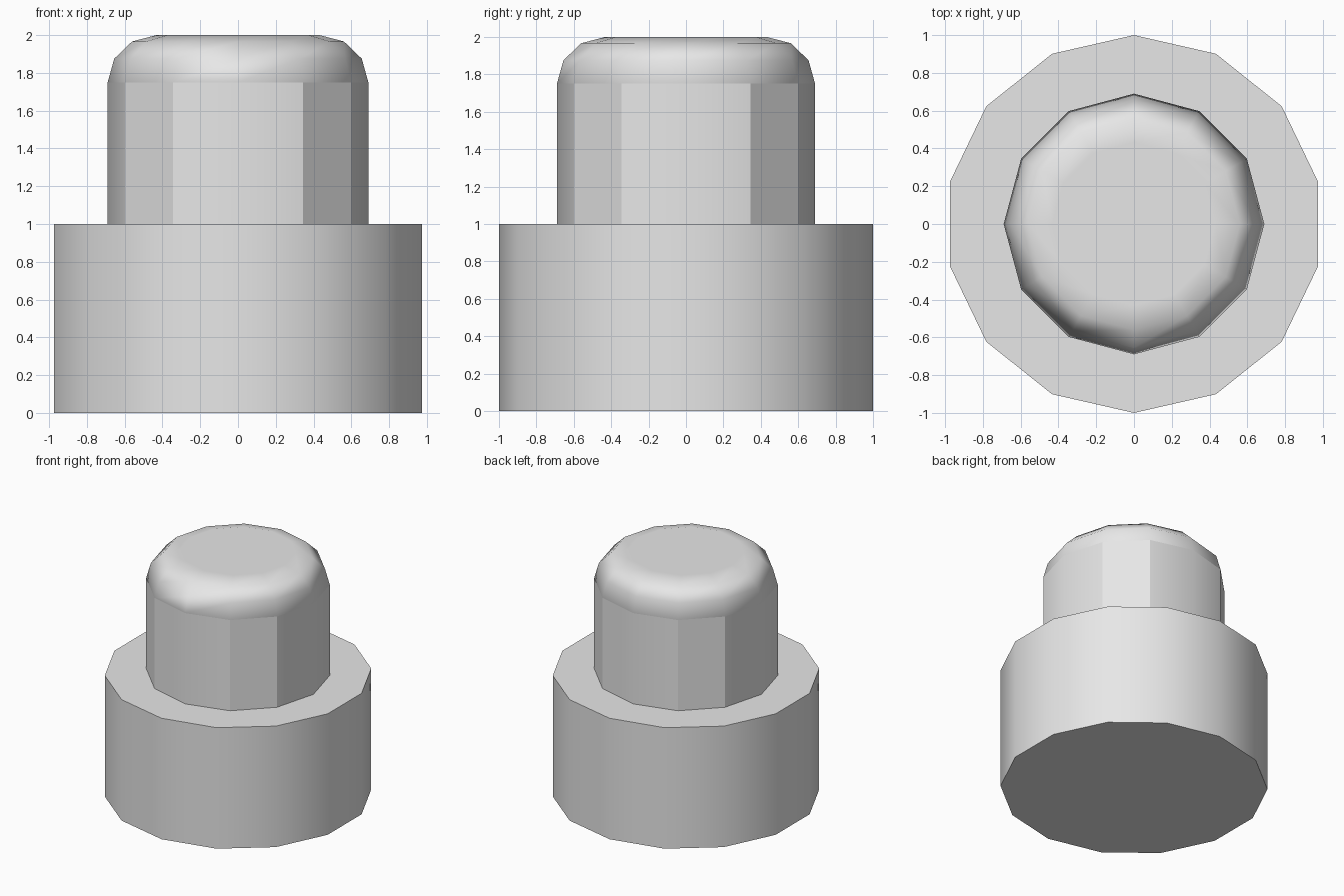
import bpy, bmesh, math
from mathutils import Matrix, Vector

old = bpy.data.objects.get("Cube")
if old:
    bpy.data.objects.remove(old, do_unlink=True)

grey = bpy.data.materials.new("plain_grey")
grey.use_nodes = True
colour = (0.8, 0.8, 0.8, 1)
grey.diffuse_color = colour
grey.node_tree.nodes["Principled BSDF"].inputs["Base Color"].default_value = colour


def prism(name, sides, radius, bottom, top, is_sharp):
    """Smooth shaded upright prism with a corner on the y axis."""
    bm = bmesh.new()
    ring = [bm.verts.new((radius * math.sin(math.tau * i / sides),
                          -radius * math.cos(math.tau * i / sides), bottom))
            for i in range(sides)]
    base = bm.faces.new(ring)
    lid = bmesh.ops.extrude_face_region(bm, geom=[base], use_keep_orig=True)["geom"]
    bmesh.ops.translate(bm, vec=(0, 0, top - bottom),
                        verts=[v for v in lid if isinstance(v, bmesh.types.BMVert)])
    bmesh.ops.recalc_face_normals(bm, faces=bm.faces)
    for face in bm.faces:
        face.smooth = True
    for edge in bm.edges:
        edge.smooth = not is_sharp((edge.verts[0].co + edge.verts[1].co) / 2,
                                   abs(edge.verts[0].co.z - edge.verts[1].co.z) > 0.1)
    mesh = bpy.data.meshes.new(name)
    bm.to_mesh(mesh)
    bm.free()
    mesh.materials.append(grey)
    obj = bpy.data.objects.new(name, mesh)
    bpy.context.collection.objects.link(obj)
    return obj


# Wide base: rounded shading on the wall, crisp rims
prism("base", 14, 1, 0, 1, lambda mid, upright: not upright)


# Knob: wall corners are crisp except those lying on the x and y axes
def knob_sharp(mid, upright):
    if upright:
        return min(abs(mid.x), abs(mid.y)) > 0.1
    return mid.z < 1.5


knob = prism("knob", 12, 0.69, 0.99, 2, knob_sharp)

# Rounded upper rim
weights = knob.data.attributes.new("bevel_weight_edge", "FLOAT", "EDGE")
for edge in knob.data.edges:
    if all(knob.data.vertices[i].co.z > 1.5 for i in edge.vertices):
        weights.data[edge.index].value = 1
bevel = knob.modifiers.new("rounded_rim", "BEVEL")
bevel.limit_method = "WEIGHT"
bevel.width = 0.25
bevel.segments = 3
bevel.harden_normals = True
